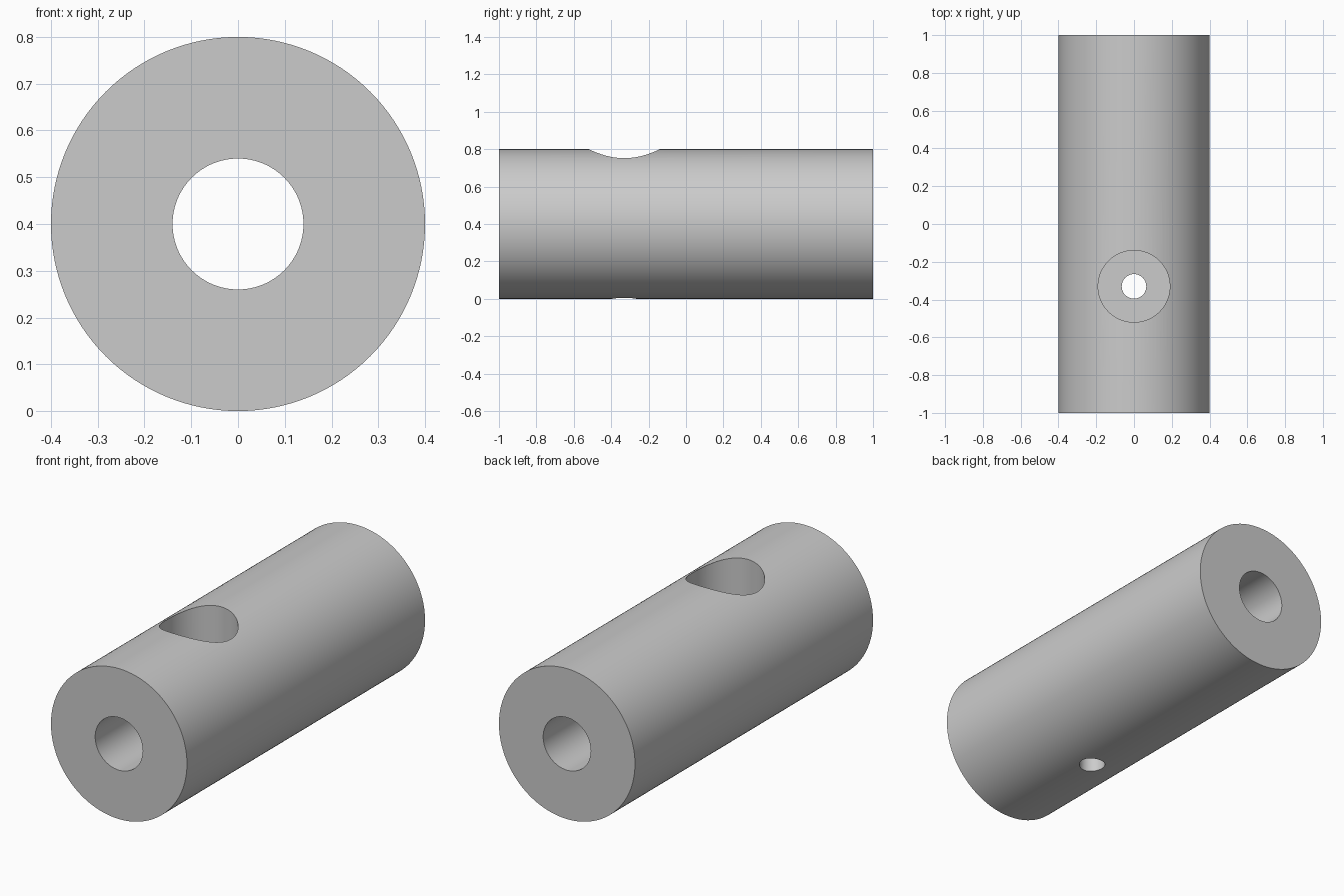
import bpy
import math

cube = bpy.data.objects.get("Cube")
if cube:
    bpy.data.objects.remove(cube, do_unlink=True)

RADIUS, LENGTH = 0.4, 2.0
HOLE_Y = -0.33

grey = bpy.data.materials.new("plain_grey")
grey.use_nodes = True
colour = (0.6, 0.6, 0.6, 1)
grey.diffuse_color = colour
grey.node_tree.nodes["Principled BSDF"].inputs["Base Color"].default_value = colour


def cylinder(name, radius, depth, location, along_y=False, sides=128):
    rotation = (math.pi / 2, 0, 0) if along_y else (0, 0, 0)
    bpy.ops.mesh.primitive_cylinder_add(
        vertices=sides, radius=radius, depth=depth, location=location, rotation=rotation)
    obj = bpy.context.object
    obj.name = name
    obj.data.materials.append(grey)
    return obj


# Round bar lying front to back
bar = cylinder("bar", RADIUS, LENGTH, (0, 0, RADIUS), along_y=True)

# Lengthwise bore, screw hole through both walls, flat-bottomed counterbore on top
floor_z, cut_top = 0.58, 1.0
cutters = [
    cylinder("bore_cutter", 0.14, LENGTH + 0.2, (0, 0, RADIUS), along_y=True, sides=96),
    cylinder("screw_hole_cutter", 0.065, 1.2, (0, HOLE_Y, RADIUS), sides=64),
    cylinder("counterbore_cutter", 0.19, cut_top - floor_z,
             (0, HOLE_Y, (cut_top + floor_z) / 2), sides=96),
]
bpy.context.view_layer.objects.active = bar
for cutter in cutters:
    cut = bar.modifiers.new(cutter.name, 'BOOLEAN')
    cut.operation = 'DIFFERENCE'
    cut.solver = 'EXACT'
    cut.object = cutter
    bpy.ops.object.modifier_apply(modifier=cut.name)
    bpy.data.objects.remove(cutter, do_unlink=True)

# Smooth round walls with crisp rims
bpy.ops.object.select_all(action='DESELECT')
bar.select_set(True)
bpy.ops.object.shade_smooth_by_angle(angle=math.radians(30))
